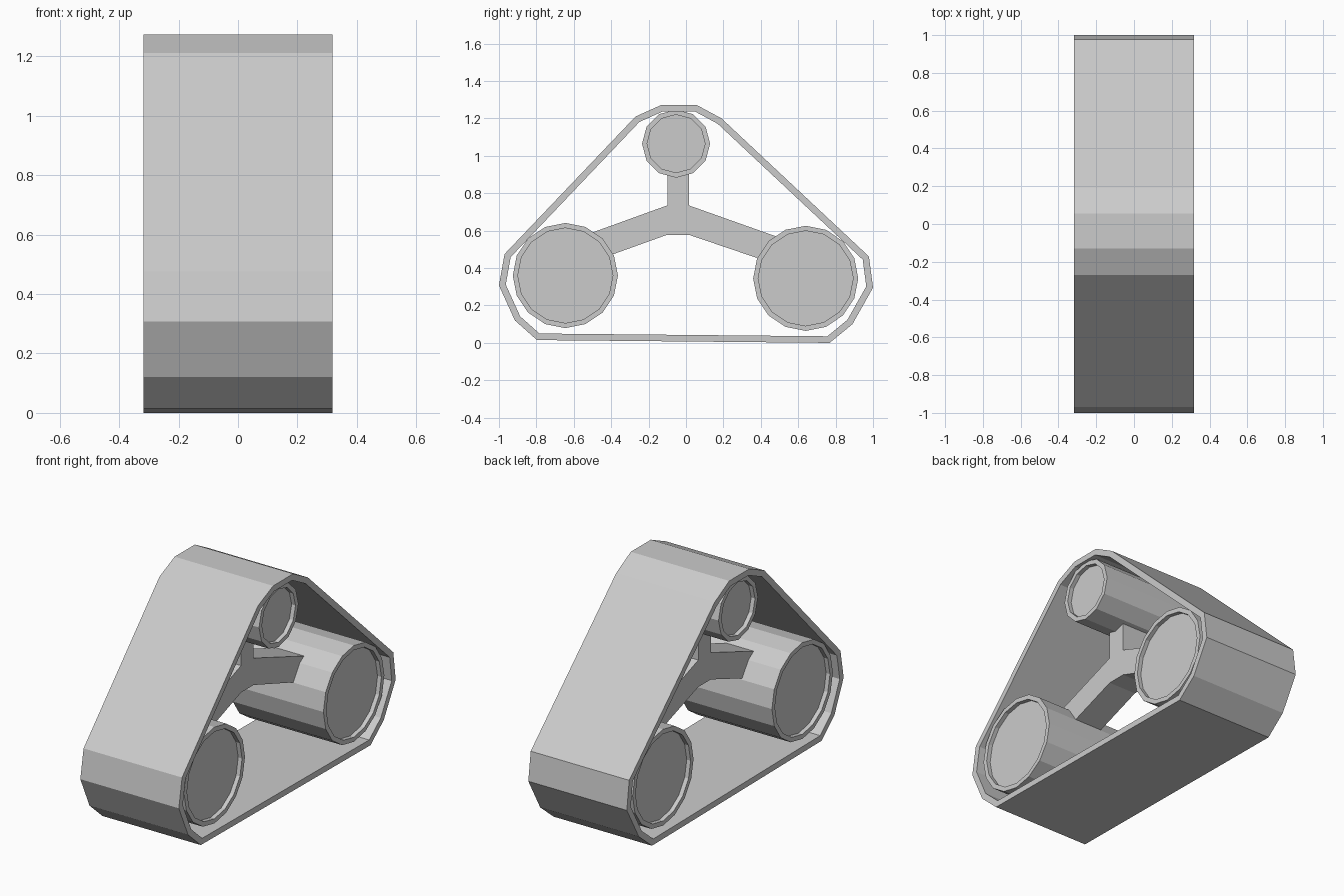
import bpy, bmesh, math
from mathutils import Vector

if "Cube" in bpy.data.objects:
    bpy.data.objects.remove(bpy.data.objects["Cube"])


def finish(name, bm):
    bmesh.ops.recalc_face_normals(bm, faces=bm.faces)
    mesh = bpy.data.meshes.new(name)
    bm.to_mesh(mesh)
    bm.free()
    obj = bpy.data.objects.new(name, mesh)
    bpy.context.collection.objects.link(obj)
    return obj


def ring(bm, pts, x):
    return [bm.verts.new((x, y, z)) for y, z in pts]


def bridge(bm, a, b):
    n = len(a)
    for i in range(n):
        bm.faces.new((a[i], a[(i + 1) % n], b[(i + 1) % n], b[i]))


def inset(pts, d):
    # mitred inward offset of a clockwise outline
    out = []
    n = len(pts)
    for i in range(n):
        p0, p, p1 = (Vector(pts[(i + k) % n]) for k in (-1, 0, 1))
        e0, e1 = (p - p0).normalized(), (p1 - p).normalized()
        n0, n1 = Vector((e0.y, -e0.x)), Vector((e1.y, -e1.x))
        q = p + (n0 + n1) * d / (1 + n0.dot(n1))
        out.append((q.x, q.y))
    return out


# Track belt: closed loop of flat panels with constant thickness
HALF = 0.318
outer = [(-0.13, 1.273), (0.055, 1.273), (0.19, 1.2), (0.978, 0.462),
         (1.0, 0.295), (0.89, 0.1), (0.768, 0.0), (-0.797, 0.015),
         (-0.915, 0.12), (-1.0, 0.307), (-0.97, 0.475), (-0.27, 1.21)]
inner = inset(outer, 0.035)
bm = bmesh.new()
loops = [ring(bm, outer, -HALF), ring(bm, outer, HALF),
         ring(bm, inner, HALF), ring(bm, inner, -HALF)]
for i in range(4):
    bridge(bm, loops[i], loops[(i + 1) % 4])
finish("track_belt", bm)


# Wheels: faceted drums with a thin rim and recessed end discs
def wheel(name, y, z, r, sides, rim=0.027, half=0.3, recess=0.025):
    profile = [(r - rim, -half + recess), (r - rim, -half), (r, -half),
               (r, half), (r - rim, half), (r - rim, half - recess)]
    bm = bmesh.new()
    rings = []
    for rad, x in profile:
        pts = [(y + rad * math.cos(math.tau * i / sides),
                z + rad * math.sin(math.tau * i / sides)) for i in range(sides)]
        rings.append(ring(bm, pts, x))
    for a, b in zip(rings, rings[1:]):
        bridge(bm, a, b)
    bm.faces.new(rings[0])
    bm.faces.new(rings[-1])
    finish(name, bm)


wheel("front_wheel", -0.645, 0.36, 0.281, 16)
wheel("rear_wheel", 0.64, 0.345, 0.281, 16)
wheel("top_wheel", -0.053, 1.065, 0.182, 12)

# Three-armed strut joining the wheels
strut = [(-0.10, 0.93), (0.015, 0.93), (0.015, 0.735), (0.55, 0.545),
         (0.45, 0.43), (0.015, 0.578), (-0.10, 0.578), (-0.47, 0.445),
         (-0.57, 0.565), (-0.10, 0.735)]
bm = bmesh.new()
a, b = ring(bm, strut, -0.09), ring(bm, strut, 0.09)
bridge(bm, a, b)
bm.faces.new(a)
bm.faces.new(b)
finish("strut", bm)
